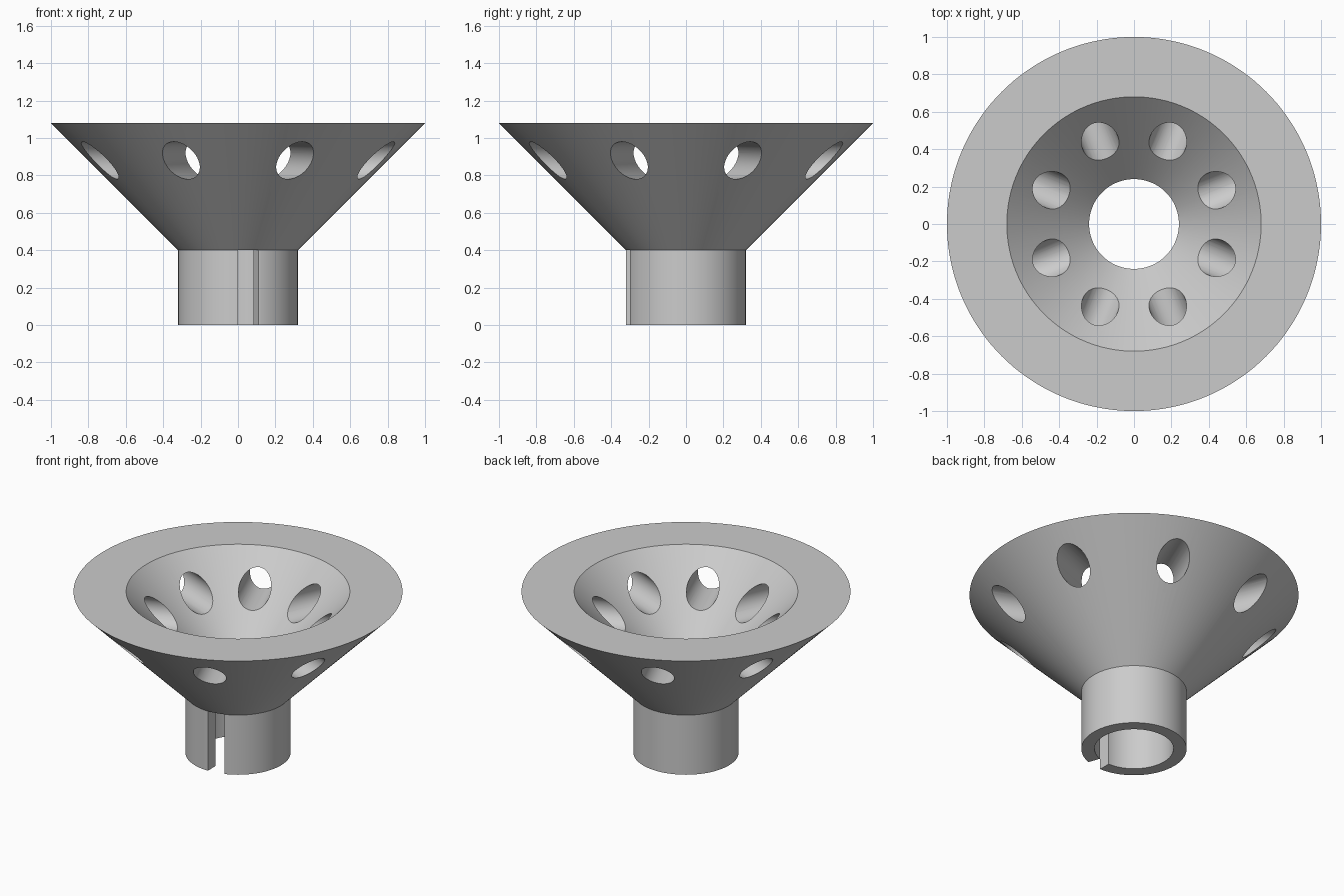
import bpy, bmesh, math
from mathutils import Matrix, Vector

cube = bpy.data.objects.get("Cube")
if cube:
    bpy.data.objects.remove(cube, do_unlink=True)

SEGMENTS = 144
HOLES = 8
SLOT_ANGLE = math.radians(20)
TUBE_TOP = 0.4

grey = bpy.data.materials.new("plain_grey")
grey.use_nodes = True
colour = (0.6, 0.6, 0.6, 1)
grey.diffuse_color = colour
grey.node_tree.nodes["Principled BSDF"].inputs["Base Color"].default_value = colour


def make_object(name, bm):
    bmesh.ops.recalc_face_normals(bm, faces=bm.faces)
    mesh = bpy.data.meshes.new(name)
    bm.to_mesh(mesh)
    bm.free()
    mesh.materials.append(grey)
    obj = bpy.data.objects.new(name, mesh)
    bpy.context.collection.objects.link(obj)
    return obj


def lathe(name, profile):
    """Revolve a closed (radius, height) profile around z."""
    bm = bmesh.new()
    rings = []
    for i in range(SEGMENTS):
        a = 2 * math.pi * i / SEGMENTS
        rings.append([bm.verts.new((r * math.cos(a), r * math.sin(a), z)) for r, z in profile])
    n = len(profile)
    for i, ring in enumerate(rings):
        nxt = rings[(i + 1) % SEGMENTS]
        for j in range(n):
            k = (j + 1) % n
            bm.faces.new((ring[j], nxt[j], nxt[k], ring[k]))
    return make_object(name, bm)


def cut(target, cutter):
    mod = target.modifiers.new("cut", "BOOLEAN")
    mod.operation = "DIFFERENCE"
    mod.solver = "EXACT"
    mod.object = cutter
    bpy.ops.object.modifier_apply(modifier=mod.name)
    bpy.data.objects.remove(cutter, do_unlink=True)


# Funnel: hollow tube flaring into a thick 45 degree cone
funnel = lathe("funnel_body", [
    (0.32, 0), (0.32, TUBE_TOP), (1, 1.08), (0.68, 1.08), (0.24, 0.64), (0.24, 0)])
bpy.context.view_layer.objects.active = funnel
funnel.select_set(True)

# Ring of horizontal round holes through the cone wall
bm = bmesh.new()
for i in range(HOLES):
    a = 2 * math.pi * (i + 0.5) / HOLES
    place = (Matrix.Rotation(a, 4, "Z") @ Matrix.Translation((0.7, 0, 0.88))
             @ Matrix.Rotation(math.pi / 2, 4, "Y"))
    bmesh.ops.create_cone(bm, cap_ends=True, segments=48, radius1=0.1, radius2=0.1,
                          depth=0.8, matrix=place)
cut(funnel, make_object("hole_cutter", bm))

# Radial slot down the front of the tube
bm = bmesh.new()
tip = Vector((0, -0.6, -0.1))
corners = [Vector((0, 0, -0.1)), tip, Matrix.Rotation(SLOT_ANGLE, 3, "Z") @ tip]
base = bm.faces.new([bm.verts.new(c) for c in corners])
top = bmesh.ops.extrude_face_region(bm, geom=[base])["geom"]
bmesh.ops.translate(bm, vec=(0, 0, TUBE_TOP + 0.1),
                    verts=[g for g in top if isinstance(g, bmesh.types.BMVert)])
cut(funnel, make_object("slot_cutter", bm))

bpy.ops.object.shade_smooth_by_angle(angle=math.radians(30))
